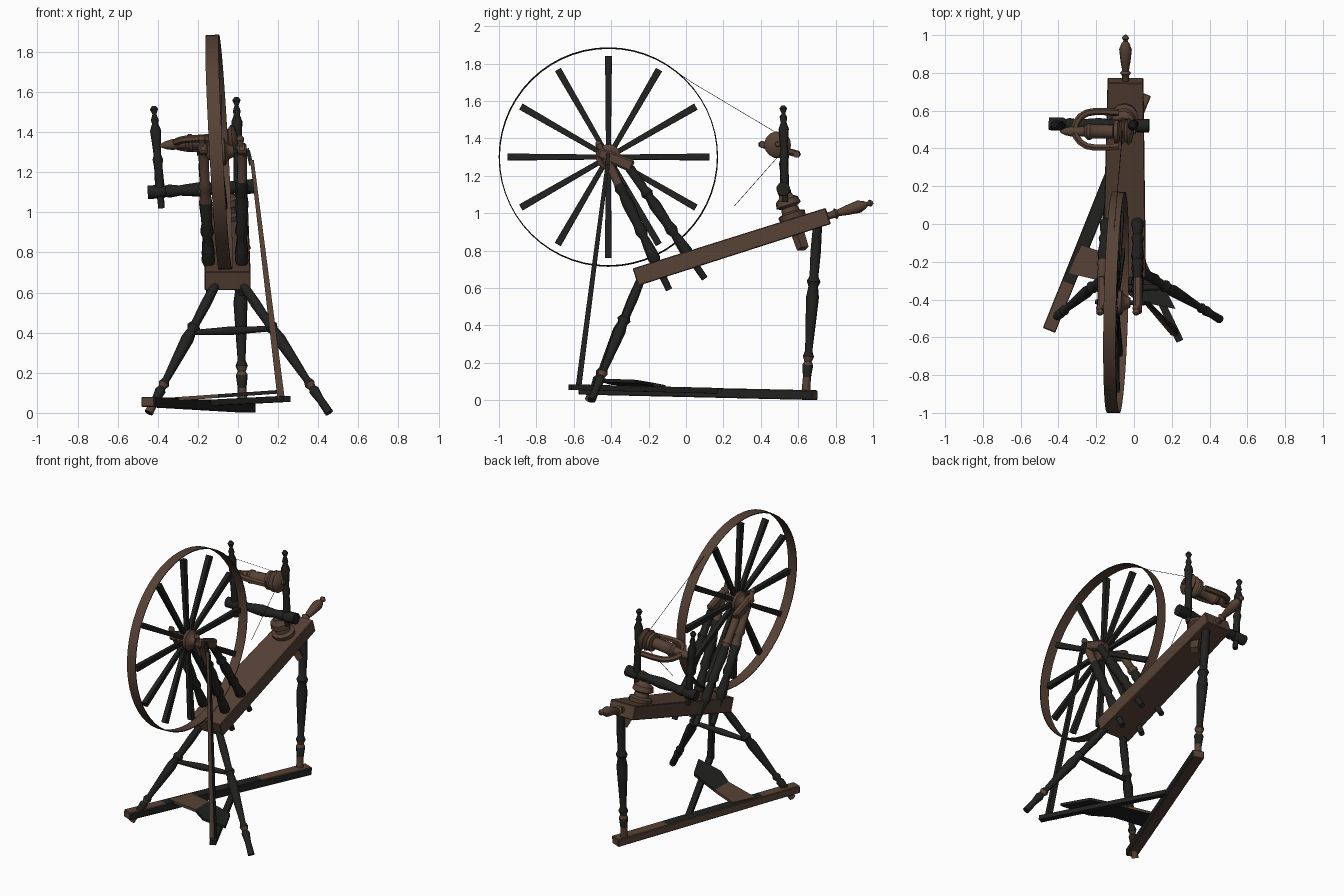
import bpy, bmesh, math
from mathutils import Vector, Matrix

cube = bpy.data.objects.get("Cube")
if cube:
    bpy.data.objects.remove(cube, do_unlink=True)


def material(name, rgb):
    m = bpy.data.materials.new(name)
    m.use_nodes = True
    m.diffuse_color = (*rgb, 1)
    bsdf = m.node_tree.nodes["Principled BSDF"]
    bsdf.inputs["Base Color"].default_value = (*rgb, 1)
    bsdf.inputs["Roughness"].default_value = 0.8
    return m


MATS = [material("brown wood", (0.095, 0.054, 0.036)),
        material("dark wood", (0.015, 0.015, 0.014))]
BROWN, DARK = 0, 1


def finish(name, bm, color, matrix=None, smooth=True):
    """color is a slot index, or a rule taking a face in local space."""
    bmesh.ops.recalc_face_normals(bm, faces=bm.faces)
    bm.normal_update()
    for f in bm.faces:
        f.material_index = color(f) if callable(color) else color
    mesh = bpy.data.meshes.new(name)
    bm.to_mesh(mesh)
    bm.free()
    for m in MATS:
        mesh.materials.append(m)
    ob = bpy.data.objects.new(name, mesh)
    bpy.context.collection.objects.link(ob)
    if matrix:
        ob.matrix_world = matrix
    if smooth:
        bpy.ops.object.select_all(action='DESELECT')
        ob.select_set(True)
        bpy.context.view_layer.objects.active = ob
        bpy.ops.object.shade_smooth_by_angle(angle=math.radians(40))
    return ob


def along(p0, p1, up=(0, 0, 1)):
    """Frame at p0 whose local z runs to p1; local y leans towards up."""
    p0, p1 = Vector(p0), Vector(p1)
    z = (p1 - p0).normalized()
    x = Vector(up).cross(z).normalized()
    y = z.cross(x)
    return Matrix.Translation(p0) @ Matrix((x, y, z)).transposed().to_4x4(), (p1 - p0).length


def skin(bm, rings):
    """Closed surface through rings of equal vertex count."""
    n = len(rings[0])
    for a, b in zip(rings, rings[1:]):
        for i in range(n):
            j = (i + 1) % n
            bm.faces.new((a[i], a[j], b[j], b[i]))
    bm.faces.new(rings[0])
    bm.faces.new(rings[-1])


def turned(name, p0, p1, profile, color, scale=1.0, sides=10):
    """Lathe-turned part; profile is (fraction of length, radius)."""
    mat, length = along(p0, p1, (0.1, 1, 0.2))
    bm = bmesh.new()
    skin(bm, [[bm.verts.new((r * scale * math.cos(a), r * scale * math.sin(a), t * length))
               for a in (math.tau * i / sides for i in range(sides))] for t, r in profile])
    if isinstance(color, tuple):            # brown bands between length fractions
        bands = color
        color = lambda f: BROWN if any(
            lo < f.calc_center_median().z / length < hi for lo, hi in bands) else DARK
    return finish(name, bm, color, mat)


def bar(name, p0, p1, start, end, color, up=(0, 0, 1), bevel=0.0, cuts=()):
    """Tapered square bar; start and end are (width, height), cuts are lengths."""
    mat, length = along(p0, p1, up)
    bm = bmesh.new()
    bmesh.ops.create_cube(bm, size=1)
    for v in bm.verts:
        w, h = end if v.co.z > 0 else start
        v.co = (v.co.x * w, v.co.y * h, (v.co.z + 0.5) * length)
    if bevel:
        bmesh.ops.bevel(bm, geom=bm.edges[:], offset=bevel, segments=1, affect='EDGES')
    for c in cuts:
        bmesh.ops.bisect_plane(bm, geom=bm.verts[:] + bm.edges[:] + bm.faces[:],
                               plane_co=(0, 0, c), plane_no=(0, 0, 1))
    return finish(name, bm, color, mat, smooth=False)


def tube(name, points, radius, color):
    cu = bpy.data.curves.new(name, 'CURVE')
    cu.dimensions = '3D'
    cu.bevel_depth, cu.bevel_resolution, cu.use_fill_caps = radius, 1, True
    sp = cu.splines.new('POLY')
    sp.points.add(len(points) - 1)
    for p, co in zip(sp.points, points):
        p.co = (*co, 1)
    tmp = bpy.data.objects.new(name, cu)
    bm = bmesh.new()
    bpy.context.collection.objects.link(tmp)
    bm.from_mesh(tmp.evaluated_get(bpy.context.evaluated_depsgraph_get()).to_mesh())
    bpy.data.objects.remove(tmp, do_unlink=True)
    return finish(name, bm, color)


LEG = [(0, .022), (.1, .02), (.17, .027), (.19, .018), (.22, .028), (.25, .018), (.42, .026),
       (.56, .032), (.62, .024), (.65, .034), (.68, .022), (.82, .026), (1, .022)]
POST = [(0, .018), (.14, .02), (.2, .022), (.24, .034), (.34, .028), (.4, .022), (.44, .034),
        (.5, .026), (.66, .033), (.74, .024), (.77, .034), (.81, .024), (1, .026)]
MAIDEN = [(0, .016), (.12, .018), (.2, .024), (.4, .021), (.48, .026), (.52, .019), (.66, .024),
          (.76, .028), (.83, .015), (.86, .02), (.92, .01), (.97, .021), (1, .01)]

# Sloping bench with its end handle
bar("bench", (-.052, -.27, .658), (-.045, .76, .985), (.23, .097), (.19, .09), BROWN, bevel=.004)
turned("bench_handle", (-.045, .75, .982), (-.045, 1, 1.058),
       [(0, .02), (.15, .02), (.2, .03), (.25, .018), (.45, .027), (.7, .034), (.82, .022),
        (.88, .01), (.94, .02), (1, .008)], BROWN)

# Three legs, stretcher and floor beam
turned("front_right_leg", (-.445, -.52, 0), (-.1, -.235, .66), LEG, ((0, .1), (.18, .22)))
turned("front_left_leg", (.455, -.505, 0), (.01, -.235, .66), LEG, ((.18, .22),))
turned("back_leg", (.022, .64, .03), (.005, .705, .96), LEG, ((0, .1), (.17, .22)), 1.1)
turned("leg_stretcher", (-.235, -.345, .4), (.17, -.335, .42),
       [(0, .013), (.3, .018), (.5, .022), (.7, .018), (1, .013)], DARK)


def beam_color(f):
    t = f.calc_center_median().z
    worn_top = f.normal.y > .5 and not .27 < t < .98
    return BROWN if f.normal.x > .5 or f.normal.y < -.5 or abs(f.normal.z) > .5 or worn_top else DARK


bar("floor_beam", (-.45, -.563, .055), (.055, .69, .027), (.07, .05), (.075, .052),
    beam_color, bevel=.004, cuts=(.27, .98))

# Treadle bar and foot board, worn brown on the outer part of its top
bar("treadle_bar", (.243, -.62, .07), (-.145, .19, .05), (.04, .03), (.035, .03), DARK)
outline = [(-.345, -.26), (-.28, -.11), (-.12, -.165), (.13, -.27), (.22, -.45), (.02, -.41), (-.1, -.32)]
bm = bmesh.new()
skin(bm, [[bm.verts.new((x, y, .1 + .07 * x - drop)) for x, y in outline] for drop in (0, .018)])
bmesh.ops.bisect_plane(bm, geom=bm.verts[:] + bm.edges[:] + bm.faces[:],
                       plane_co=(-.1, -.3, 0), plane_no=(1, 0, 0))
finish("treadle_board", bm,
       lambda f: BROWN if f.normal.z > -.5 and f.calc_center_median().x < -.1 else DARK, smooth=False)

# Wheel, tilted slightly from upright, with a thin bent rim
CENTRE = Vector((-.095, -.415, 1.30))
AXIS = Vector((1, -.025, .055)).normalized()
frame, _ = along(CENTRE, CENTRE + AXIS)
bm = bmesh.new()
section = [(.581, -.033), (.586, -.033), (.586, .033), (.581, .033)]
vs = [bm.verts.new((r, 0, z)) for r, z in section]
edges = [bm.edges.new((vs[i], vs[(i + 1) % 4])) for i in range(4)]
bmesh.ops.spin(bm, geom=vs + edges, cent=(0, 0, 0), axis=(0, 0, 1), angle=math.tau,
               steps=56, use_merge=True)
bmesh.ops.remove_doubles(bm, verts=bm.verts, dist=.0005)
finish("wheel_rim", bm, lambda f: DARK if abs(f.normal.z) > .5 else BROWN, frame)
for k in range(12):
    a = math.tau * k / 12
    d = frame.to_3x3() @ Vector((math.cos(a), math.sin(a), 0))
    bar(f"spoke_{k + 1}", CENTRE + d * .05, CENTRE + d * .54, (.026, .024), (.036, .032), DARK, up=AXIS)
turned("wheel_hub", CENTRE - AXIS * .075, CENTRE + AXIS * .075,
       [(0, .028), (.15, .036), (.25, .05), (.3, .068), (.7, .068), (.75, .05), (.85, .036), (1, .028)],
       BROWN, sides=12)
turned("axle", CENTRE - AXIS * .11, CENTRE + AXIS * .15, [(0, .012), (1, .012)], DARK)

# Crank and connecting rod, brown on its front face
bar("crank", CENTRE + AXIS * .145, (.066, -.42, 1.235), (.02, .02), (.02, .02), DARK, up=(1, 0, 0))
bar("connecting_rod", (.215, -.575, .07), (.07, -.42, 1.26), (.036, .03), (.018, .02),
    lambda f: BROWN if f.normal.y > .5 else DARK, up=(0, -1, 0))

# Wheel posts in pairs, each pair joined by a bearing block
for side, x, top, brown in (("right", -.14, -.172, .64), ("left", .018, .02, .83)):
    turned(f"{side}_front_post", (x, -.09, .59), (top, -.425, 1.29), POST, ((brown, 1),))
    turned(f"{side}_rear_post", (x, .1, .65), (top, -.3, 1.24), POST, ((brown + .1, 1),))
    bar(f"{side}_bearing", (top, -.47, 1.325), (top, -.285, 1.25), (.045, .055), (.045, .068),
        BROWN, bevel=.01)
    turned(f"{side}_bearing_pin", (top, -.42, 1.27), (top - .01, -.475, 1.385),
           [(0, .02), (.5, .024), (.65, .014), (.85, .02), (1, .008)], BROWN)

# Cross bar holder: collar above the bench, square peg through it
turned("cross_bar_collar", (-.05, .575, .96), (-.06, .53, 1.1),
       [(0, .07), (.25, .075), (.32, .05), (.5, .045), (.58, .068), (.8, .062), (.9, .04), (1, .035)],
       BROWN, sides=12)
bar("cross_bar_peg", (.035, .625, .81), (-.04, .565, .99), (.05, .042), (.06, .05), BROWN)
turned("cross_bar", (-.45, .53, 1.1), (.08, .52, 1.13),
       [(0, .034), (.14, .035), (.17, .028), (.2, .034), (.3, .026), (.36, .03), (.5, .037), (.64, .03),
        (.7, .026), (.8, .034), (.83, .028), (.86, .036), (1, .037)], DARK, sides=12)

# Two upright maidens
turned("right_maiden", (-.382, .525, 1.02), (-.42, .52, 1.53), MAIDEN, DARK)
turned("left_maiden", (.003, .53, 1.06), (-.008, .52, 1.575), MAIDEN, DARK)

# Flyer: spindle, bobbin, pulley and bent arms
turned("bobbin_and_pulley", (-.39, .49, 1.332), (.01, .49, 1.37),
       [(0, .006), (.07, .02), (.16, .028), (.22, .024), (.32, .028), (.36, .045), (.4, .045),
        (.42, .038), (.7, .036), (.72, .062), (.77, .062), (.79, .05), (.82, .07), (.86, .052),
        (.9, .072), (.94, .06), (.97, .015), (1, .012)], BROWN, sides=14)
arms = [(-.08, .59, 1.315), (-.16, .595, 1.315)]
for i in range(9):
    a = math.pi * (.5 + i / 8)
    y = .095 * math.sin(a)
    arms.append((-.21 + .105 * math.cos(a), .5 + y, 1.342 - .27 * y))
arms += [(-.16, .405, 1.367), (-.08, .41, 1.367)]
tube("flyer_arms", arms, .019, BROWN)

# Drive cord
tube("upper_cord", [(-.11, -.1, 1.79), (-.1, .03, 1.70), (-.06, .5, 1.42)], .0015, DARK)
tube("lower_cord", [(-.06, .49, 1.3), (-.08, .26, 1.04)], .0015, DARK)
